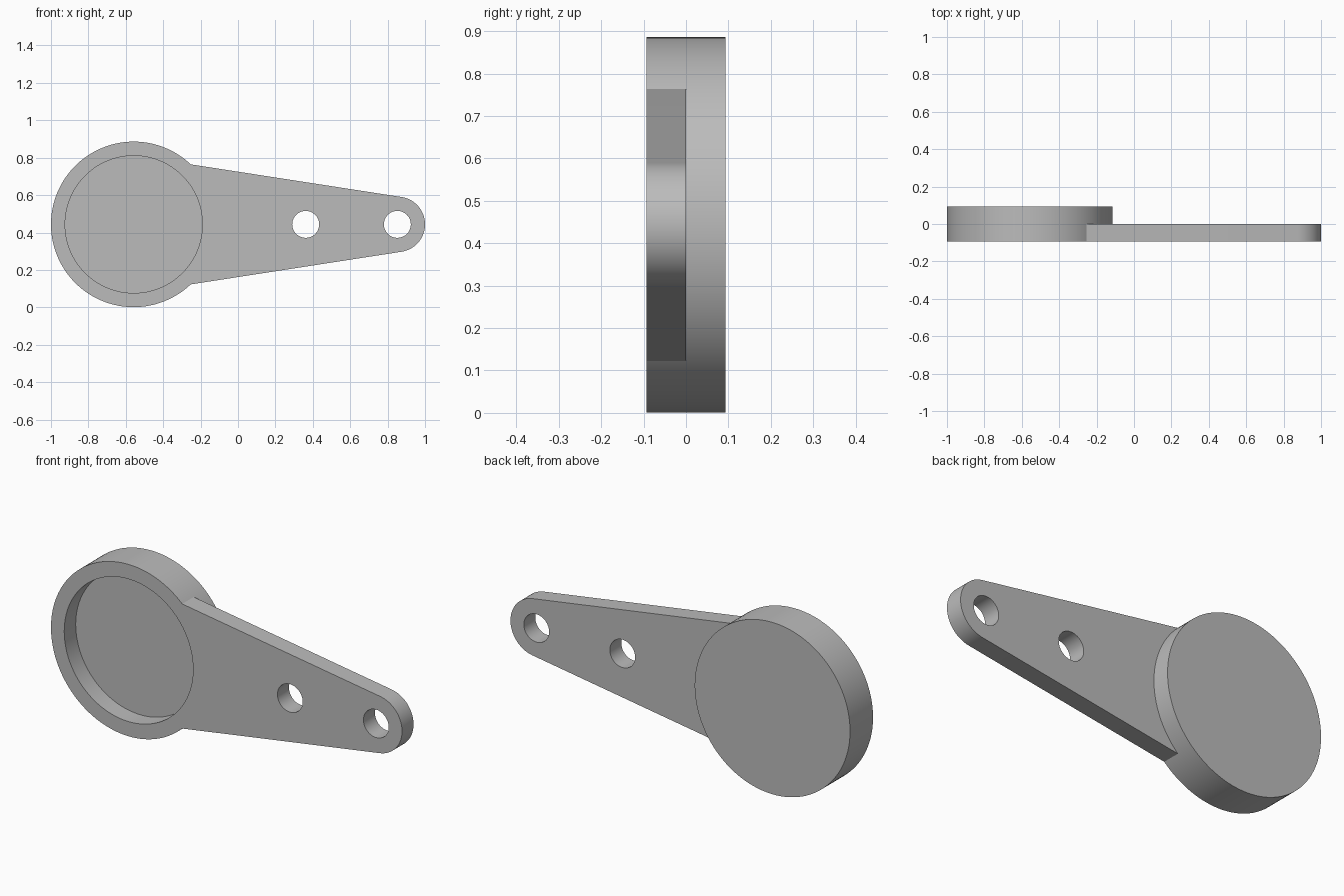
import bpy, bmesh
from math import sin, cos, radians, pi

if "Cube" in bpy.data.objects:
    bpy.data.objects.remove(bpy.data.objects["Cube"])

HALF = 0.0935            # half depth of the disc
R = 0.4425               # disc radius
CX, CZ = -0.5575, 0.4435 # disc centre
TIP_X, TIP_R = 0.852, 0.148

grey = bpy.data.materials.new("Plain grey")
grey.use_nodes = True
colour = (0.5, 0.5, 0.5, 1)
grey.diffuse_color = colour
grey.node_tree.nodes["Principled BSDF"].inputs["Base Color"].default_value = colour


def prism(name, outline, y0, y1):
    """Extrude an (x, z) outline from y0 to y1."""
    bm = bmesh.new()
    face = bm.faces.new([bm.verts.new((x, y0, z)) for x, z in outline])
    side = bmesh.ops.extrude_face_region(bm, geom=[face])["geom"]
    bmesh.ops.translate(bm, vec=(0, y1 - y0, 0),
                        verts=[v for v in side if isinstance(v, bmesh.types.BMVert)])
    bmesh.ops.recalc_face_normals(bm, faces=bm.faces)
    mesh = bpy.data.meshes.new(name)
    bm.to_mesh(mesh)
    bm.free()
    mesh.materials.append(grey)
    obj = bpy.data.objects.new(name, mesh)
    bpy.context.collection.objects.link(obj)
    return obj


def arc(x, r, start, end, n):
    """Points on a circle about (x, CZ), angles in radians."""
    return [(x + r * cos(start + (end - start) * i / n),
             CZ + r * sin(start + (end - start) * i / n)) for i in range(n + 1)]


def circle(x, r, n):
    return arc(x, r, 0, 2 * pi, n)[:-1]


def boolean(target, tool, operation):
    mod = target.modifiers.new(operation, "BOOLEAN")
    mod.operation, mod.solver, mod.object = operation, "EXACT", tool
    bpy.context.view_layer.objects.active = target
    bpy.ops.object.modifier_apply(modifier=mod.name)
    bpy.data.objects.remove(tool)


# Round head
lever = prism("lever_arm_with_round_head", circle(CX, R, 128), -HALF, HALF)

# Tapered arm with a rounded tip, tangent to its straight edges
lean = radians(8.8)
tip = arc(TIP_X, TIP_R, -pi / 2 + lean, pi / 2 - lean, 40)
root_x = -0.4
root_h = tip[-1][1] - CZ + (tip[-1][0] - root_x) * sin(lean) / cos(lean)
arm = prism("arm", tip + [(root_x, CZ + root_h), (root_x, CZ - root_h)], -HALF, 0)
boolean(lever, arm, "UNION")

# Shallow round recess in the front of the head
boolean(lever, prism("recess", circle(CX, 0.367, 128), -0.3, 0), "DIFFERENCE")

# Two through holes along the arm
for x in (0.362, TIP_X):
    boolean(lever, prism("hole", circle(x, 0.072, 48), -0.3, 0.3), "DIFFERENCE")

# Smooth round walls, crisp rims
bpy.ops.object.select_all(action="DESELECT")
lever.select_set(True)
bpy.context.view_layer.objects.active = lever
bpy.ops.object.shade_smooth_by_angle(angle=radians(25))
